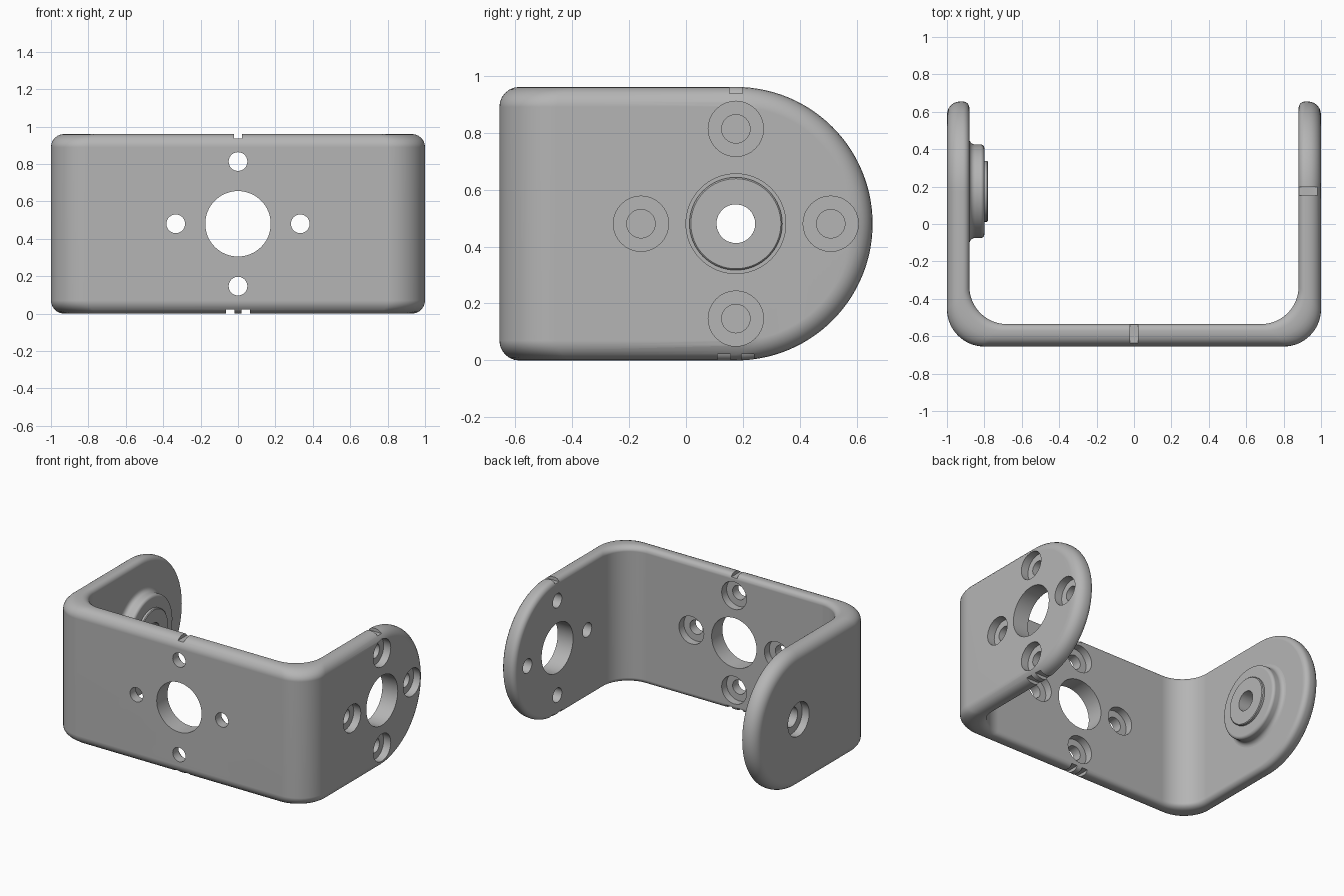
import bpy, bmesh
from math import sin, cos, pi
from mathutils import Matrix, Vector

if "Cube" in bpy.data.objects:
    bpy.data.objects.remove(bpy.data.objects["Cube"])

HALF_X, FRONT_Y, THICK = 1.0, -0.655, 0.12
MID_Z = 0.48           # centre height and radius of the arm ends
PIVOT_Y = 0.175        # hole centre along the arms
BEND = 0.2             # bend radius, inside and outside
OUT_R, IN_R = 0.07, 0.035   # edge rounding

grey = bpy.data.materials.new("plain grey")
grey.use_nodes = True
colour = (0.46, 0.46, 0.46, 1)
grey.diffuse_color = colour
grey.node_tree.nodes["Principled BSDF"].inputs["Base Color"].default_value = colour


def make_object(name, bm):
    bmesh.ops.recalc_face_normals(bm, faces=bm.faces)
    mesh = bpy.data.meshes.new(name)
    bm.to_mesh(mesh)
    bm.free()
    mesh.materials.append(grey)
    obj = bpy.data.objects.new(name, mesh)
    bpy.context.collection.objects.link(obj)
    return obj


def activate(obj):
    bpy.ops.object.select_all(action='DESELECT')
    obj.select_set(True)
    bpy.context.view_layer.objects.active = obj


def finish(obj):
    activate(obj)
    bpy.ops.object.shade_smooth_by_angle(angle=pi / 6)
    weighted = obj.modifiers.new("even_shading", 'WEIGHTED_NORMAL')
    weighted.keep_sharp = True


def lathe(bm, profile, origin, axis, closed=False, steps=48):
    """Turn (radius, height) points around an axis."""
    matrix = Matrix.Translation(origin) @ Vector(axis).to_track_quat('Z', 'Y').to_matrix().to_4x4()
    rings = [[bm.verts.new(matrix @ Vector((r * cos(2 * pi * i / steps), r * sin(2 * pi * i / steps), h)))
              for i in range(steps)] for r, h in profile]
    pairs = list(zip(rings, rings[1:]))
    if closed:
        pairs.append((rings[-1], rings[0]))
    else:
        bm.faces.new(rings[0])
        bm.faces.new(rings[-1])
    for a, b in pairs:
        for i in range(steps):
            j = (i + 1) % steps
            bm.faces.new((a[i], a[j], b[j], b[i]))


def box(bm, centre, size):
    bmesh.ops.create_cube(bm, size=1, matrix=Matrix.Translation(centre) @ Matrix.Diagonal((*size, 1)))


# Bent strip: stations run from the +x arm tip to the middle, then mirrored.
# Each station: outer point, inner point, growth along y and z for the round end
def arm_path(inset, n_end=28, n_bend=14):
    side = HALF_X - inset
    front = FRONT_Y + inset
    end = [(side, PIVOT_Y)] * (n_end + 1)
    bend = [(side - BEND + BEND * cos(a), front + BEND - BEND * sin(a))
            for a in (pi / 2 * i / n_bend for i in range(n_bend + 1))]
    return end + bend


def round_end(n_end=28, n_bend=14):
    arc = [(cos(pi / 2 * i / n_end), sin(pi / 2 * i / n_end)) for i in range(n_end + 1)]
    return arc + [(0, 1)] * (n_bend + 1)


half = list(zip(arm_path(0), arm_path(THICK), round_end()))
stations = [(1, s) for s in half] + [(-1, s) for s in reversed(half)]

quarter = [pi / 2 * i / 6 for i in range(7)]
layers = [(OUT_R * (1 - sin(a)), OUT_R * (1 - cos(a))) for a in quarter]
layers += [(IN_R * (1 - cos(a)), THICK - IN_R + IN_R * sin(a)) for a in quarter]

bm = bmesh.new()
loops = []
for inset, depth in layers:
    radius, t = MID_Z - inset, depth / THICK
    top, bottom = [], []
    for k, (sign, (outer, inner, (grow_y, grow_z))) in enumerate(stations):
        p = Vector(outer).lerp(Vector(inner), t)
        x, y = sign * p.x, p.y + radius * grow_y
        top.append(bm.verts.new((x, y, MID_Z + radius * grow_z)))
        tip = k in (0, len(stations) - 1)
        bottom.append(top[-1] if tip else bm.verts.new((x, y, MID_Z - radius * grow_z)))
    loops.append((top, bottom))
for (top_a, bot_a), (top_b, bot_b) in zip(loops, loops[1:]):
    for a, b in ((top_a, top_b), (bot_a, bot_b)):
        for i in range(len(a) - 1):
            bm.faces.new((a[i], a[i + 1], b[i + 1], b[i]))
for top, bottom in (loops[0], loops[-1]):
    for i in range(len(top) - 1):
        corners = dict.fromkeys((top[i], top[i + 1], bottom[i + 1], bottom[i]))
        bm.faces.new(list(corners))
bracket = make_object("bracket", bm)

# Holes: four counterbored screw holes around a large one, on plate and +x arm
SCREW, BORE, BORE_DEPTH, CIRCLE, BIG = 0.05, 0.097, 0.055, 0.333, 0.175


def stepped(hole, bore):
    return [(hole, -0.2), (hole, -BORE_DEPTH), (bore, -BORE_DEPTH), (bore, 0.1)]


bm = bmesh.new()
faces = [(Vector((0, FRONT_Y + THICK, MID_Z)), Vector((1, 0, 0)), (0, 1, 0)),
         (Vector((HALF_X, PIVOT_Y, MID_Z)), Vector((0, 1, 0)), (1, 0, 0))]
for centre, across, axis in faces:
    lathe(bm, [(BIG, -0.2), (BIG, 0.1)], centre, axis, steps=64)
    for u, v in ((1, 0), (-1, 0), (0, 1), (0, -1)):
        spot = centre + CIRCLE * (u * across + v * Vector((0, 0, 1)))
        lathe(bm, stepped(SCREW, BORE), spot, axis, steps=32)
    # Edge notches: one on top, two below
    middle = centre - Vector(axis) * (THICK / 2 if axis[0] else -THICK / -2)
    size = Vector((0.045, 0.045, 0.1)) + Vector(axis) * 0.2
    box(bm, middle + Vector((0, 0, MID_Z + 0.027)), size)
    for side in (-1, 1):
        box(bm, middle + across * side * 0.042 - Vector((0, 0, MID_Z + 0.027)), size)
# Pivot hole in the -x arm
lathe(bm, stepped(0.068, 0.118), (-HALF_X, PIVOT_Y, MID_Z), (-1, 0, 0))
cutter = make_object("hole_cutter", bm)
cutter.hide_render = True

cut = bracket.modifiers.new("holes", 'BOOLEAN')
cut.operation, cut.solver, cut.object = 'DIFFERENCE', 'EXACT', cutter
activate(bracket)
bpy.ops.object.modifier_apply(modifier=cut.name)
bpy.data.objects.remove(cutter)
finish(bracket)

# Pivot boss inside the -x arm
arc = [pi / 2 * i / 5 for i in range(6)]
profile = [(0.068, -0.005), (0.28, -0.005)]
profile += [(0.28 - 0.03 * sin(a), 0.03 - 0.03 * cos(a)) for a in arc]
profile += [(0.23 + 0.02 * cos(a), 0.06 + 0.02 * sin(a)) for a in arc]
profile += [(0.163, 0.08), (0.163, 0.095), (0.158, 0.1), (0.068, 0.1)]
bm = bmesh.new()
lathe(bm, profile, (-HALF_X + THICK, PIVOT_Y, MID_Z), (1, 0, 0), closed=True, steps=64)
finish(make_object("pivot_boss", bm))
